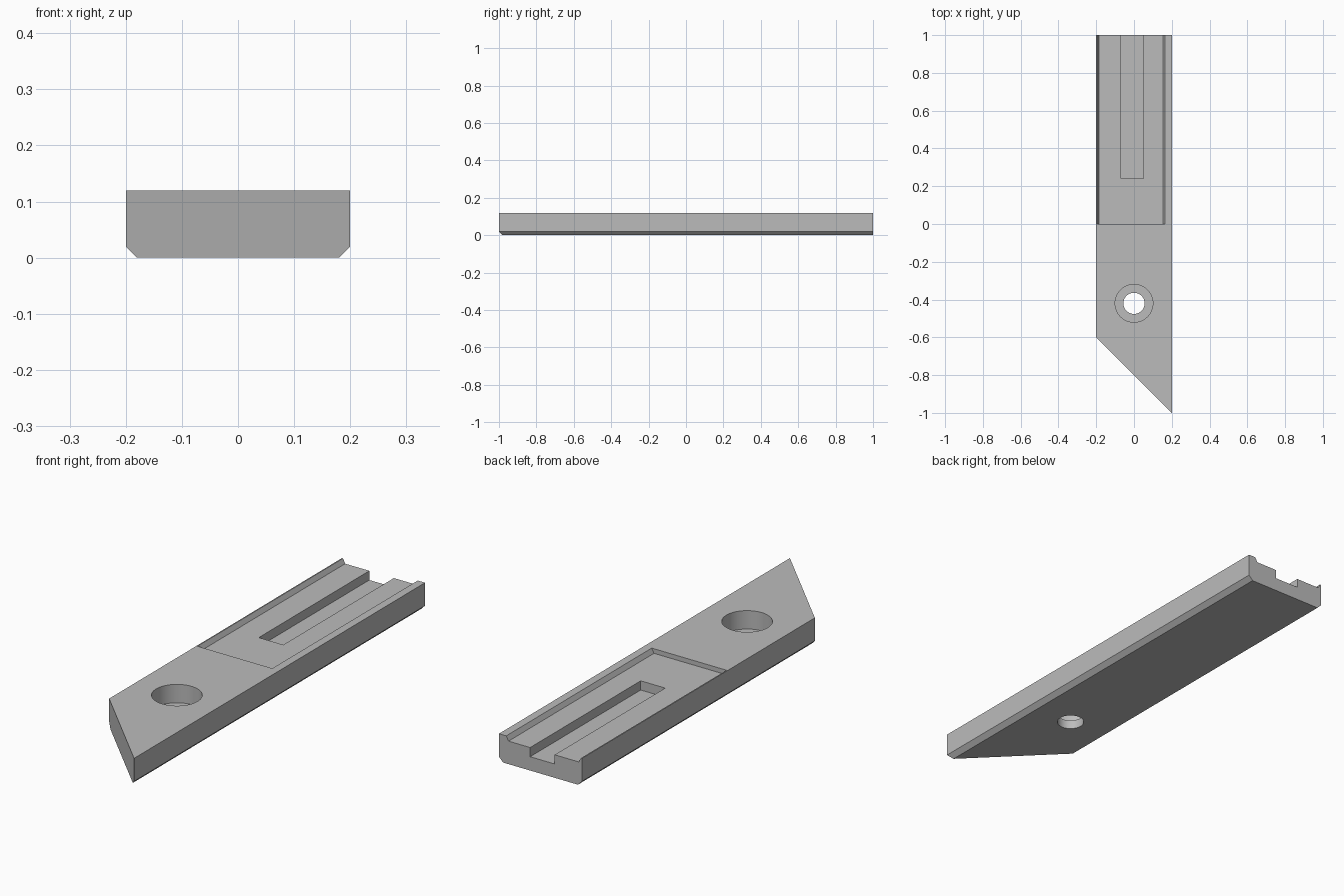
import bpy
import bmesh
from mathutils import Matrix

if "Cube" in bpy.data.objects:
    bpy.data.objects.remove(bpy.data.objects["Cube"], do_unlink=True)

# Single plain grey finish
grey = bpy.data.materials.new("plain grey")
grey.use_nodes = True
colour = (0.5, 0.5, 0.5, 1)
grey.diffuse_color = colour
grey.node_tree.nodes["Principled BSDF"].inputs["Base Color"].default_value = colour

WIDTH, TOP, CHAMFER = 0.2, 0.12, 0.02
FLOOR, SLOT_FLOOR, BORE_FLOOR = 0.1, 0.06, 0.04
HOLE_Y = -0.42


def add_object(name, bm):
    bmesh.ops.recalc_face_normals(bm, faces=bm.faces)
    mesh = bpy.data.meshes.new(name)
    bm.to_mesh(mesh)
    bm.free()
    mesh.materials.append(grey)
    obj = bpy.data.objects.new(name, mesh)
    bpy.context.collection.objects.link(obj)
    return obj


def bar(name, profile, y0, y1):
    """Extrude an x-z profile along y."""
    bm = bmesh.new()
    face = bm.faces.new([bm.verts.new((x, y0, z)) for x, z in profile])
    out = bmesh.ops.extrude_face_region(bm, geom=[face])
    verts = [g for g in out["geom"] if isinstance(g, bmesh.types.BMVert)]
    bmesh.ops.translate(bm, verts=verts, vec=(0, y1 - y0, 0))
    return add_object(name, bm)


def cylinder(name, radius, z0, z1):
    bm = bmesh.new()
    bmesh.ops.create_cone(bm, cap_ends=True, segments=64, radius1=radius, radius2=radius,
                          depth=z1 - z0, matrix=Matrix.Translation((0, HOLE_Y, (z0 + z1) / 2)))
    return add_object(name, bm)


def cut(target, cutter):
    mod = target.modifiers.new(cutter.name, 'BOOLEAN')
    mod.operation = 'DIFFERENCE'
    mod.solver = 'EXACT'
    mod.object = cutter
    bpy.context.view_layer.objects.active = target
    bpy.ops.object.modifier_apply(modifier=mod.name)
    bpy.data.objects.remove(cutter, do_unlink=True)


# Bar with both lower long edges chamfered
half = WIDTH - CHAMFER
body = bar("mounting_bar", [(-half, 0), (half, 0), (WIDTH, CHAMFER), (WIDTH, TOP),
                            (-WIDTH, TOP), (-WIDTH, CHAMFER)], -1, 1)

# Front end mitred at 45 degrees
bm = bmesh.new()
bm.from_mesh(body.data)
cut_geom = bmesh.ops.bisect_plane(bm, geom=bm.verts[:] + bm.edges[:] + bm.faces[:],
                                  plane_co=(0, -0.8, 0), plane_no=(-1, -1, 0), clear_outer=True)
rim = [g for g in cut_geom["geom_cut"] if isinstance(g, bmesh.types.BMEdge)]
bmesh.ops.holes_fill(bm, edges=rim)
bmesh.ops.recalc_face_normals(bm, faces=bm.faces)
bm.to_mesh(body.data)
bm.free()

# Shallow channel with sloping sides, extended above the top at the same slope
rise = 2 * (TOP - FLOOR)
lean = 0.022
cut(body, bar("channel_cutter", [(-0.184, FLOOR), (0.154, FLOOR), (0.154 + lean, FLOOR + rise),
                                 (-0.184 - lean, FLOOR + rise)], 0, 1.1))

# Narrow slot in the channel floor, open at the back
cut(body, bar("slot_cutter", [(-0.068, SLOT_FLOOR), (0.05, SLOT_FLOOR),
                              (0.05, 0.2), (-0.068, 0.2)], 0.24, 1.1))

# Counterbored screw hole
cut(body, cylinder("counterbore_cutter", 0.1, BORE_FLOOR, 0.2))
cut(body, cylinder("hole_cutter", 0.056, -0.1, 0.2))

# Smooth round walls, crisp edges
bpy.ops.object.select_all(action='DESELECT')
body.select_set(True)
bpy.context.view_layer.objects.active = body
bpy.ops.object.shade_smooth_by_angle(angle=0.5)
